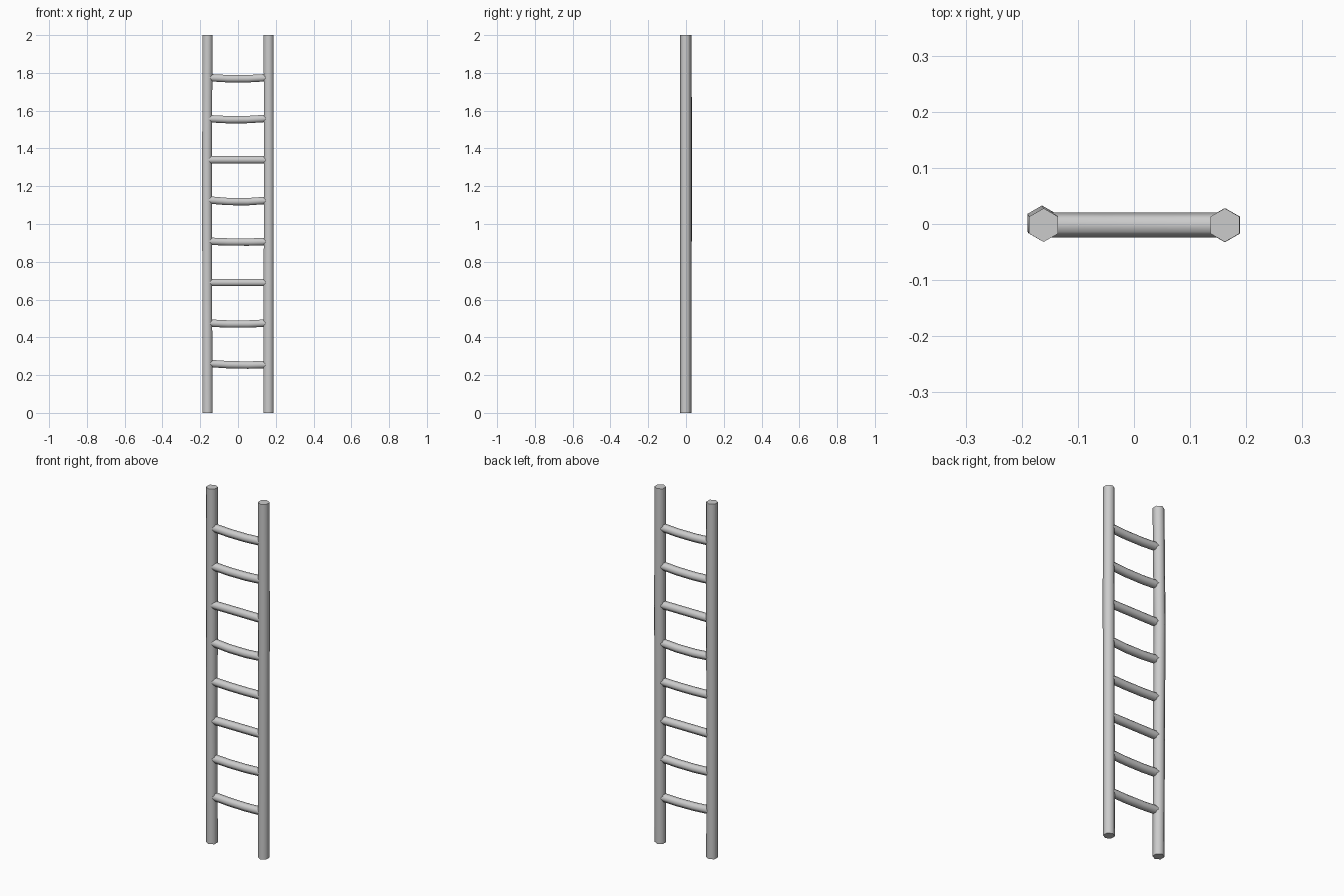
import bpy, bmesh, math
from mathutils import Vector

if "Cube" in bpy.data.objects:
    bpy.data.objects.remove(bpy.data.objects["Cube"])


def hex_tube(name, path, radius, u, v):
    """Sweep a hexagon (first corner along u) through the path points."""
    bm = bmesh.new()
    u, v = Vector(u), Vector(v)
    rings = []
    for p in path:
        rings.append([bm.verts.new(Vector(p) + radius * (math.cos(i * math.pi / 3) * u
                                                        + math.sin(i * math.pi / 3) * v))
                      for i in range(6)])
    for a, b in zip(rings, rings[1:]):
        for i in range(6):
            j = (i + 1) % 6
            bm.faces.new((a[i], a[j], b[j], b[i]))
    bm.faces.new(rings[0])
    bm.faces.new(rings[-1])
    bmesh.ops.recalc_face_normals(bm, faces=bm.faces)
    mesh = bpy.data.meshes.new(name)
    bm.to_mesh(mesh)
    bm.free()
    obj = bpy.data.objects.new(name, mesh)
    bpy.context.collection.objects.link(obj)
    # smooth around the pole, crisp end caps
    bpy.ops.object.select_all(action='DESELECT')
    obj.select_set(True)
    bpy.context.view_layer.objects.active = obj
    bpy.ops.object.shade_smooth_by_angle(angle=math.radians(65))
    return obj


# Side rails: slightly crooked hexagonal poles
left = [(-0.161, -0.002, 0), (-0.163, -0.001, 0.67), (-0.164, 0.003, 1.33), (-0.161, -0.002, 2)]
right = [(0.161, -0.002, 0), (0.162, -0.002, 0.67), (0.163, -0.002, 1.33), (0.162, -0.002, 2)]
hex_tube("left_rail", left, 0.03, (0, 1, 0), (1, 0, 0))
hex_tube("right_rail", right, 0.03, (0, 1, 0), (1, 0, 0))

# Rungs: evenly spaced, each with its own small sag and tilt
sags = [0.006, 0.006, 0.0, 0.004, 0.009, 0.0, 0.007, 0.007]
tilts = [0.003, 0.0, 0.0, 0.001, 0.001, 0.0, -0.001, 0.0]
for k, (sag, tilt) in enumerate(zip(sags, tilts)):
    z = 0.257 + k * 0.2165
    path = [(x, -0.002, z - sag * (1 - (x / 0.16) ** 2) - tilt * x / 0.16 + sag * 0.4)
            for x in (-0.16, -0.053, 0.053, 0.16)]
    hex_tube(f"rung_{k + 1}", path, 0.0225, (0, 1, 0), (0, 0, 1))
